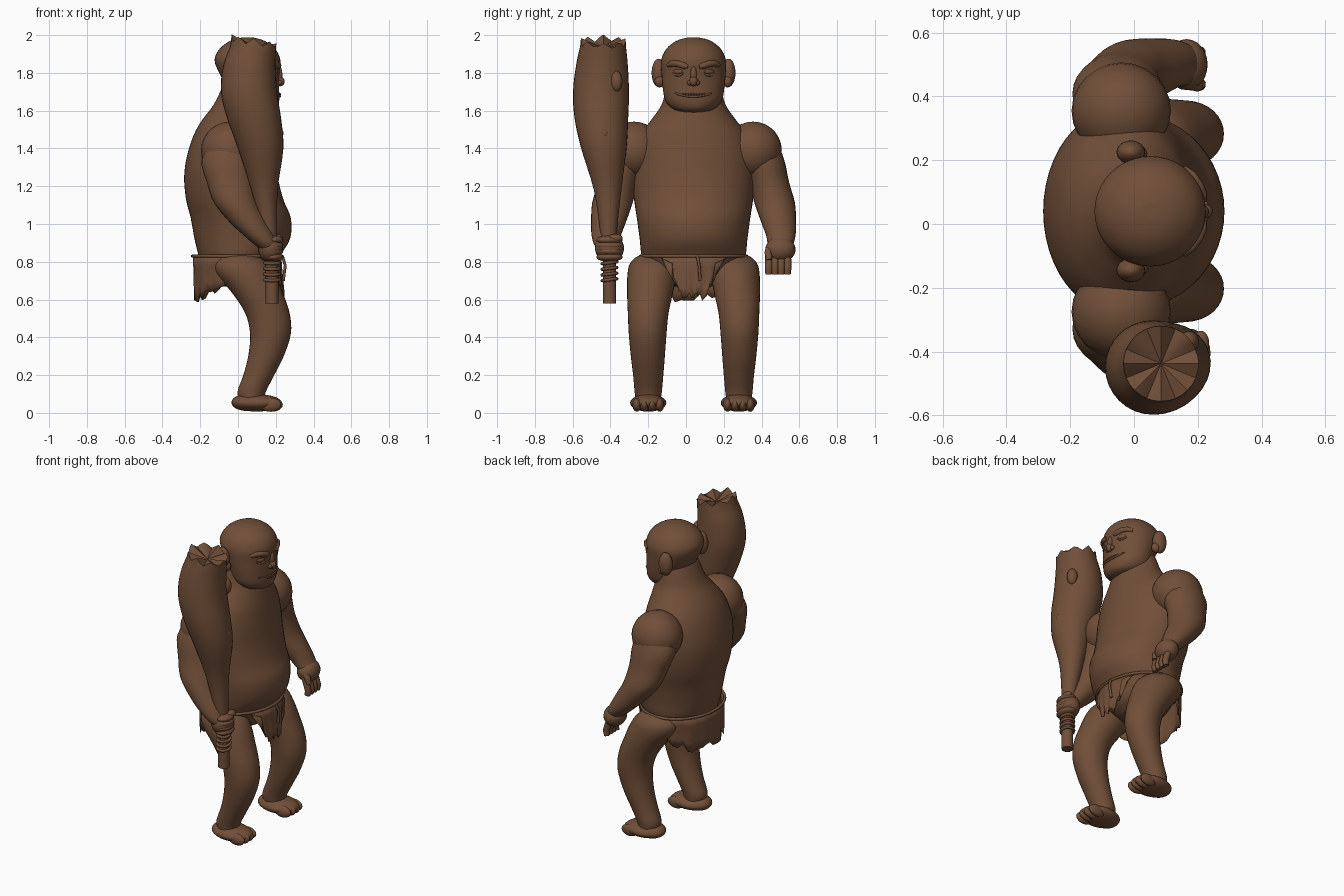
import bpy, bmesh, math, random
from mathutils import Vector

random.seed(4)
if "Cube" in bpy.data.objects:
    bpy.data.objects.remove(bpy.data.objects["Cube"], do_unlink=True)

MID = 0.04  # body symmetry plane in y
brown = bpy.data.materials.new("brown skin")
brown.use_nodes = True
tone = (0.165, 0.078, 0.04, 1)
brown.diffuse_color = tone
brown.node_tree.nodes["Principled BSDF"].inputs["Base Color"].default_value = tone


def finish(ob, angle=45):
    ob.data.materials.clear()
    ob.data.materials.append(brown)
    bpy.ops.object.select_all(action='DESELECT')
    ob.select_set(True)
    bpy.context.view_layer.objects.active = ob
    bpy.ops.object.shade_smooth_by_angle(angle=math.radians(angle))
    return ob


def from_bmesh(name, bm, angle=45):
    bmesh.ops.recalc_face_normals(bm, faces=bm.faces[:])
    mesh = bpy.data.meshes.new(name)
    bm.to_mesh(mesh)
    bm.free()
    ob = bpy.data.objects.new(name, mesh)
    bpy.context.collection.objects.link(ob)
    return finish(ob, angle)


def spline(rows, steps):
    """Catmull-Rom interpolation of the section rows."""
    out = []
    for i in range(len(rows) - 1):
        a, b, c, d = (Vector(rows[min(max(i + k, 0), len(rows) - 1)]) for k in (-1, 0, 1, 2))
        for s in range(steps):
            t = s / steps
            out.append(b + (c - a) * t / 2 + (a * 2 - b * 5 + c * 4 - d) * t * t / 2
                       + (b * 3 - a - c * 3 + d) * t ** 3 / 2)
    return out + [Vector(rows[-1])]


def loft(name, rows, sides=32, steps=4, crown=0):
    """Stack of ellipses given as (x, y, z, radius x, radius y)."""
    bm = bmesh.new()
    rings = []
    for x, y, z, rx, ry in spline(rows, steps):
        rings.append([bm.verts.new((x + rx * math.cos(k * math.tau / sides),
                                    y + ry * math.sin(k * math.tau / sides), z))
                      for k in range(sides)])
    for low, high in zip(rings, rings[1:]):
        for k in range(sides):
            n = (k + 1) % sides
            bm.faces.new((low[k], low[n], high[n], high[k]))
    bm.faces.new(rings[0])
    if crown:  # broken, slanted and slightly hollow end
        x, y, z = rows[-1][:3]
        hub = bm.verts.new((x, y, z - crown))
        for k, v in enumerate(rings[-1]):
            v.co.z += crown * (1, .3, -.6, .2)[k % 4] * random.uniform(.5, 1) - .17 * (v.co.x - x)
        for k in range(sides):
            bm.faces.new((rings[-1][k], rings[-1][(k + 1) % sides], hub))
    else:
        bm.faces.new(rings[-1])
    return from_bmesh(name, bm)


def blob(name, loc, size, turn=(0, 0, 0)):
    bpy.ops.mesh.primitive_uv_sphere_add(segments=24, ring_count=14, location=loc, rotation=turn)
    ob = bpy.context.object
    ob.name = name
    ob.scale = size
    return finish(ob, 80)


def cord(name, points, radius, closed=False, ends=1.0):
    curve = bpy.data.curves.new(name, 'CURVE')
    curve.dimensions = '3D'
    curve.bevel_depth = radius
    curve.bevel_resolution = 3
    curve.use_fill_caps = True
    line = curve.splines.new('POLY')
    line.points.add(len(points) - 1)
    for i, p in enumerate(points):
        line.points[i].co = (*p, 1)
        line.points[i].radius = ends if i in (0, len(points) - 1) and not closed else 1
    line.use_cyclic_u = closed
    ob = bpy.data.objects.new(name, curve)
    bpy.context.collection.objects.link(ob)
    bpy.ops.object.select_all(action='DESELECT')
    ob.select_set(True)
    bpy.context.view_layer.objects.active = ob
    bpy.ops.object.convert(target='MESH')
    return finish(bpy.context.object, 60)


# Torso: back x, front x, height, half width
torso = [(-.1, .1, .67, .1), (-.17, .17, .72, .2), (-.205, .215, .82, .27), (-.23, .275, .92, .285),
         (-.25, .28, 1.03, .3), (-.275, .24, 1.13, .315), (-.285, .21, 1.25, .325),
         (-.27, .195, 1.36, .32), (-.235, .18, 1.47, .285), (-.19, .165, 1.55, .225),
         (-.13, .15, 1.63, .17), (-.085, .13, 1.72, .145), (-.06, .11, 1.77, .12)]
loft("torso", [((a + b) / 2, MID, z, (b - a) / 2, w) for a, b, z, w in torso], 48)

# Head: centre x, height, radius x, radius y
head = [(.1, 1.59, .05, .05), (.1, 1.605, .1, .105), (.09, 1.65, .128, .148), (.08, 1.72, .138, .163),
        (.06, 1.80, .16, .17), (.05, 1.87, .174, .171), (.05, 1.93, .145, .142),
        (.05, 1.97, .09, .09), (.05, 1.986, .035, .035), (.05, 1.987, .005, .005)]
loft("head", [(x, MID, z, rx, ry) for x, z, rx, ry in head], 40)


def on_face(y, z, out=0.0):
    return Vector((.05 + .17 * math.sqrt(max(0, 1 - (y / .172) ** 2)) + out, MID + y, z))


# Face
blob("nose", on_face(0, 1.755, .003), (.024, .022, .026))
blob("nose_bridge", on_face(0, 1.79), (.015, .017, .045))
cord("mouth", [on_face(k * .0125, 1.675 + .0003 * k * k, .001) for k in range(-8, 9)], .006, ends=.5)
for k in range(-4, 5):
    blob("tooth", on_face(k * .014, 1.686, .001), (.007, .005, .007))

for s, side in ((1, "left"), (-1, "right")):
    cord(side + "_brow", [on_face(s * y, z, 0) for y, z in
         ((.03, 1.832), (.05, 1.838), (.08, 1.848), (.11, 1.85), (.135, 1.84))], .018, ends=.6)
    blob(side + "_eye", on_face(s * .082, 1.807, -.005), (.012, .028, .014), (0, 0, s * .5))
    cord(side + "_eyelid", [on_face(s * (.055 + .011 * k), 1.799 - .002 * k * (5 - k), 0)
                            for k in range(6)], .006, ends=.5)
    blob(side + "_nostril", on_face(s * .02, 1.748), (.015, .014, .014))
    blob(side + "_ear", (-.01, MID + s * .185, 1.80), (.045, .037, .075))
    blob(side + "_ear_lobe", (.015, MID + s * .18, 1.755), (.027, .026, .032))

    # Arm
    blob(side + "_shoulder", (-.04, MID + s * .315, 1.39), (.156, .152, .152))
    arm = [(-.05, .35, 1.45, .08, .085), (-.055, .365, 1.34, .138, .115), (-.04, .40, 1.22, .125, .106),
           (-.01, .43, 1.11, .115, .107), (.055, .45, 1.01, .1, .092), (.11, .462, .94, .08, .078),
           (.15, .46, .89, .062, .066), (.17, .455, .85, .03, .04)]
    loft(side + "_arm", [(x, MID + s * y, z, a, b) for x, y, z, a, b in arm], 28)

    # Leg
    leg = [(.07, .24, .08, .068, .068), (.075, .24, .12, .076, .073), (.11, .24, .2, .082, .08),
           (.148, .242, .3, .094, .09), (.172, .243, .42, .108, .1), (.155, .24, .53, .118, .108),
           (.1, .23, .64, .135, .122), (.045, .22, .73, .155, .13), (.02, .215, .79, .14, .122),
           (.01, .21, .83, .09, .085), (.01, .21, .845, .02, .02)]
    loft(side + "_leg", [(x, MID + s * y, z, a, b) for x, y, z, a, b in leg])

    # Foot
    blob(side + "_heel", (.05, MID + s * .24, .055), (.085, .08, .045))
    blob(side + "_foot", (.1, MID + s * .24, .053), (.132, .096, .046))
    for k in range(4):
        blob(side + "_toe", (.183 - .008 * abs(k - 1.5), MID + s * (.18 + k * .04), .043),
             (.058, .024, .037))

# Open hand with the fingers held together
blob("open_palm", (.165, MID + .46, .865), (.066, .08, .068))
for k in range(4):
    y = MID + .398 + k * .033
    cord("open_finger", [(.17, y, .86), (.195, y, .8), (.205, y, .765), (.2, y, .735)], .021, ends=.85)
cord("open_thumb", [(.17, MID + .4, .88), (.2, MID + .395, .85), (.21, MID + .4, .81)], .02, ends=.8)

# Gripping hand
blob("grip_palm", (.172, -.405, .872), (.066, .077, .075))
for k in range(4):
    blob("grip_finger", (.188, -.405, .825 + k * .03), (.052, .07, .025))
blob("grip_thumb", (.21, -.375, .925), (.026, .04, .022))

# Club
club = [(.18, -.405, .58, .034, .034), (.18, -.405, .72, .034, .034), (.175, -.405, .86, .036, .036),
        (.165, -.41, .96, .042, .044), (.14, -.415, 1.18, .07, .073), (.12, -.435, 1.4, .12, .12),
        (.085, -.448, 1.56, .143, .142), (.058, -.45, 1.7, .148, .148), (.06, -.445, 1.84, .138, .137),
        (.085, -.438, 1.96, .118, .118)]
loft("club", club, 32, 4, .026)
for k in range(4):
    bpy.ops.mesh.primitive_torus_add(major_radius=.039, minor_radius=.009, major_segments=24, minor_segments=8,
                                     location=(.18, -.405, .705 + k * .03), rotation=(.12, 0, 0))
    bpy.context.object.name = "grip_binding"
    finish(bpy.context.object, 80)
blob("club_knot_large", (.17, -.37, 1.755), (.035, .033, .055), (0, 0, .6))
blob("club_knot_small", (.225, -.43, 1.48), (.016, .018, .022))


# Loincloth
def belt_point(angle, z, grow=0.0):
    return Vector((-.005 + (.235 + grow) * math.cos(angle), MID + (.28 + grow) * math.sin(angle), z))


def cloth(name, middle, spread, drop, taper, power, flare, count=28, rows=4):
    bm = bmesh.new()
    grid = []
    for i in range(count + 1):
        u = 2 * i / count - 1
        length = drop * (1 - abs(u) ** power * .8) * random.choice((1, .96, .86, 1.06))
        column = []
        for j in range(rows + 1):
            t = j / rows
            fold = .006 * math.sin(i * 1.7) * t
            column.append(bm.verts.new(belt_point(middle + u * spread * (1 - taper * t),
                                                  .83 - length * t, fold + flare * t)))
        grid.append(column)
    for a, b in zip(grid, grid[1:]):
        for j in range(rows):
            bm.faces.new((a[j], b[j], b[j + 1], a[j + 1]))
    ob = from_bmesh(name, bm)
    thick = ob.modifiers.new("thickness", 'SOLIDIFY')
    thick.thickness = .006


cloth("back_cloth", math.pi, 1.75, .235, 0, 2.4, -.008)
cloth("front_cloth", 0, .72, .225, .45, 5, .012, 20)
cord("belt", [belt_point(k * math.tau / 48, .83) for k in range(48)], .009, closed=True)
cord("belt_end", [(.235, MID + .02, .83), (.25, MID + .03, .78), (.24, MID + .035, .7)], .008)
